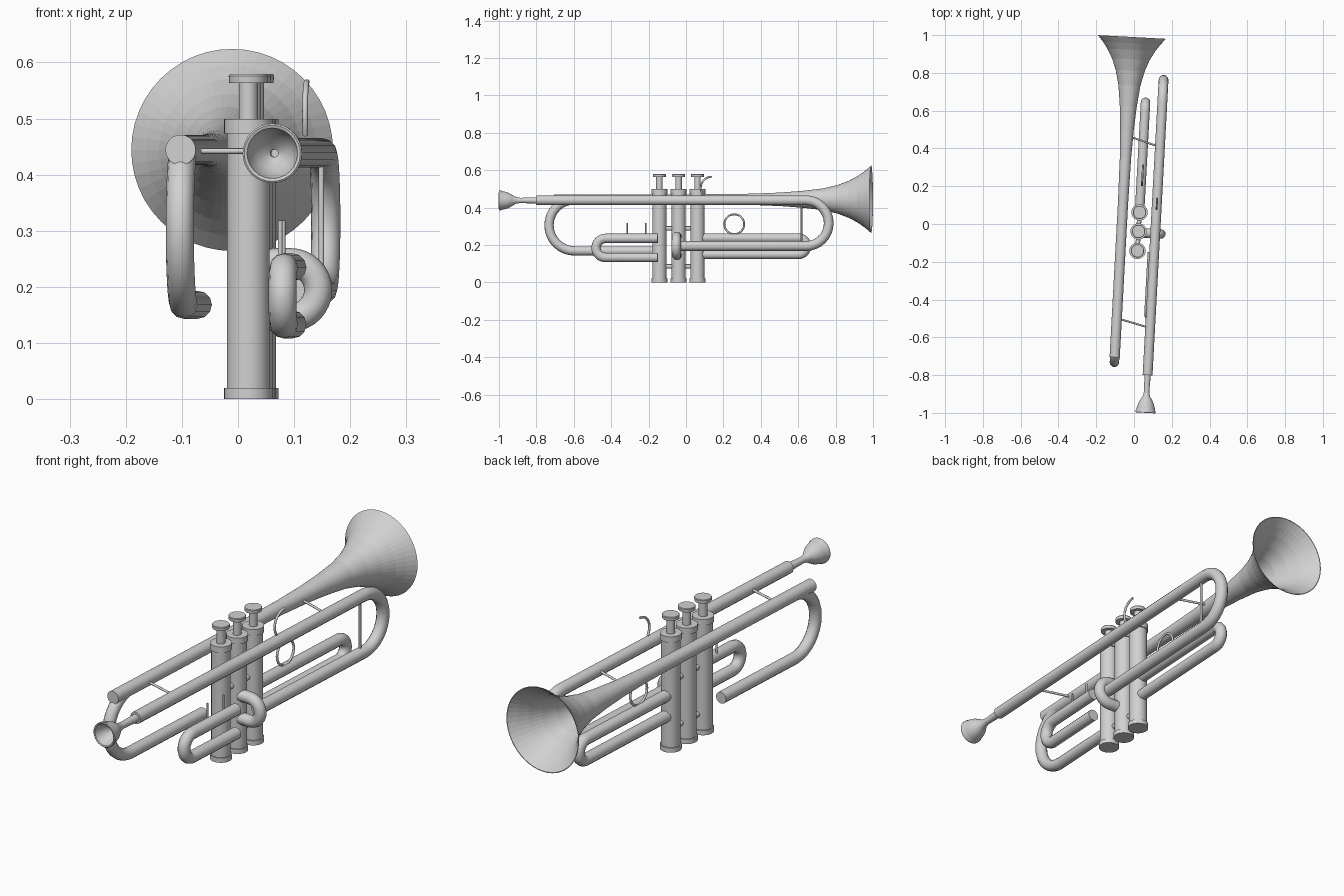
import bpy, bmesh
from math import pi, sin, cos, radians
from mathutils import Matrix, Vector

if "Cube" in bpy.data.objects:
    bpy.data.objects.remove(bpy.data.objects["Cube"])

YAW = Matrix.Rotation(radians(-3.1), 4, 'Z')   # whole horn is turned slightly
LEAD, BELL, VALVE, SLIDE = 0.115, -0.064, 0.026, 0.105   # lateral lines
R = 0.025                                      # main tubing radius
TOP = 0.442                                    # height of the main tubes

metal = bpy.data.materials.new("grey_metal")
metal.use_nodes = True
metal.diffuse_color = (0.64, 0.64, 0.64, 1)
metal.node_tree.nodes["Principled BSDF"].inputs["Base Color"].default_value = metal.diffuse_color


def finish(obj, smooth=True):
    obj.matrix_world = YAW
    obj.data.materials.clear()
    obj.data.materials.append(metal)
    bpy.ops.object.select_all(action='DESELECT')
    obj.select_set(True)
    bpy.context.view_layer.objects.active = obj
    if smooth:
        bpy.ops.object.shade_smooth_by_angle(angle=radians(35))


def lathe(name, profile, origin, axis='Z', steps=32, smooth=True):
    """Turn (radius, distance) points about an axis through origin."""
    bm = bmesh.new()
    verts = [bm.verts.new((r, 0, d)) for r, d in profile]
    edges = [bm.edges.new(pair) for pair in zip(verts, verts[1:])]
    bmesh.ops.spin(bm, geom=verts + edges, cent=(0, 0, 0), axis=(0, 0, 1),
                   angle=2 * pi, steps=steps)
    bmesh.ops.remove_doubles(bm, verts=bm.verts, dist=0.0002)
    bmesh.ops.recalc_face_normals(bm, faces=bm.faces)
    if axis == 'Y':
        bm.transform(Matrix.Rotation(-pi / 2, 4, 'X'))
    bm.transform(Matrix.Translation(origin))
    mesh = bpy.data.meshes.new(name)
    bm.to_mesh(mesh)
    bm.free()
    obj = bpy.data.objects.new(name, mesh)
    bpy.context.collection.objects.link(obj)
    finish(obj, smooth)


def tube(name, path, radius=R, closed=False, sides=4):
    curve = bpy.data.curves.new(name, 'CURVE')
    curve.dimensions = '3D'
    curve.bevel_depth = radius
    curve.bevel_resolution = sides
    curve.use_fill_caps = True
    spline = curve.splines.new('POLY')
    spline.points.add(len(path) - 1)
    for point, co in zip(spline.points, path):
        point.co = (*co, 1)
    spline.use_cyclic_u = closed
    obj = bpy.data.objects.new(name, curve)
    bpy.context.collection.objects.link(obj)
    bpy.ops.object.select_all(action='DESELECT')
    obj.select_set(True)
    bpy.context.view_layer.objects.active = obj
    bpy.ops.object.convert(target='MESH')
    finish(bpy.context.view_layer.objects.active)


def u_path(start, end, turn, high, low, place):
    """Hairpin: high leg from start, half circle centred on turn, low leg to end."""
    mid, rad = (high + low) / 2, (high - low) / 2
    side = 1 if turn > start else -1
    arc = [(turn + side * rad * sin(pi * i / 16), mid + rad * cos(pi * i / 16))
           for i in range(17)]
    return [place(a, z) for a, z in [(start, high)] + arc + [(end, low)]]


def along(u):
    return lambda a, z: (u, a, z)


# Bell with its straight tail, thin walled and open at the flare
flare = [(0.027, 0.1), (0.03, 0.35), (0.036, 0.5), (0.045, 0.62), (0.058, 0.73),
         (0.077, 0.81), (0.1, 0.87), (0.127, 0.92), (0.152, 0.955), (0.18, 0.988)]
inside = [(r - 0.003, d) for r, d in reversed(flare[1:])]
lathe("bell", [(0, -0.71), (0.027, -0.71)] + flare + inside + [(0, 0.34)],
      (BELL, 0, TOP + 0.002), 'Y', 48, smooth=False)

# Rear bow, with the lower leg ending beside the first valve
tube("rear_bow", u_path(-0.5, -0.14, -0.6, TOP, 0.168, along(BELL)))

# Lead pipe and main tuning bow
tube("lead_pipe_and_bow", u_path(-0.795, -0.03, 0.648, TOP - 0.003, 0.194, along(LEAD)), 0.026)

# Mouthpiece with hollow cup
lathe("mouthpiece",
      [(0, -0.79), (0.017, -0.79), (0.014, -0.88), (0.018, -0.905), (0.03, -0.925),
       (0.041, -0.945), (0.047, -0.965), (0.05, -0.98), (0.053, -0.985), (0.053, -0.993),
       (0.05, -0.995), (0.045, -0.993), (0.041, -0.975), (0.03, -0.952), (0.015, -0.937),
       (0.007, -0.93), (0.007, -0.9), (0, -0.9)], (LEAD, 0, TOP - 0.004), 'Y')

# Valves: casing with caps, then stem and finger button
valve_spots = {"first": -0.141, "second": -0.038, "third": 0.063}
for label, v in valve_spots.items():
    lathe(label + "_valve_casing",
          [(0, 0), (0.043, 0), (0.043, 0.02), (0.038, 0.02), (0.038, 0.473),
           (0.043, 0.473), (0.043, 0.499), (0, 0.499)], (VALVE, v, 0))
    lathe(label + "_valve_button",
          [(0, 0.49), (0.017, 0.49), (0.017, 0.563), (0.034, 0.563),
           (0.035, 0.576), (0.033, 0.579), (0, 0.579)], (VALVE, v, 0))

# Short connectors between valve casings
for i, z in enumerate((0.288, 0.085)):
    tube(f"valve_connector_{i + 1}", [(VALVE, -0.141, z), (VALVE, 0.063, z)], 0.012)

# Valve slides
tube("first_valve_slide", u_path(-0.145, -0.145, -0.425, 0.235, 0.133, along(SLIDE)))
tube("second_valve_slide", u_path(VALVE, VALVE, 0.096, 0.244, 0.145,
                                  lambda a, z: (a, -0.045, z)))
tube("third_valve_slide", u_path(0.07, 0.07, 0.603, 0.237, 0.149, along(VALVE)))

# Braces between tubes
tube("front_brace", [(BELL + 0.01, -0.505, TOP), (LEAD, -0.545, TOP)], 0.005)
tube("rear_brace", [(BELL, 0.465, TOP), (LEAD, 0.415, TOP)], 0.005)
tube("bow_brace", [(LEAD, 0.625, 0.195), (LEAD, 0.625, TOP)], 0.005)

# Saddle pins on the first slide
for i, v in enumerate((-0.31, -0.21)):
    tube(f"slide_pin_{i + 1}", [(SLIDE - 0.013, v, 0.24), (SLIDE - 0.013, v, 0.318)], 0.004)

# Finger ring on the third slide and finger hook on the lead pipe
ring = [(VALVE + 0.005, 0.26 + 0.053 * cos(2 * pi * i / 32), 0.311 + 0.053 * sin(2 * pi * i / 32))
        for i in range(32)]
tube("finger_ring", ring, 0.005, closed=True)
hook = [(LEAD, 0.145 - 0.06 * cos(a), 0.505 + 0.06 * sin(a))
        for a in [radians(-35 + 12.5 * i) for i in range(11)]]
tube("finger_hook", hook, 0.005)
